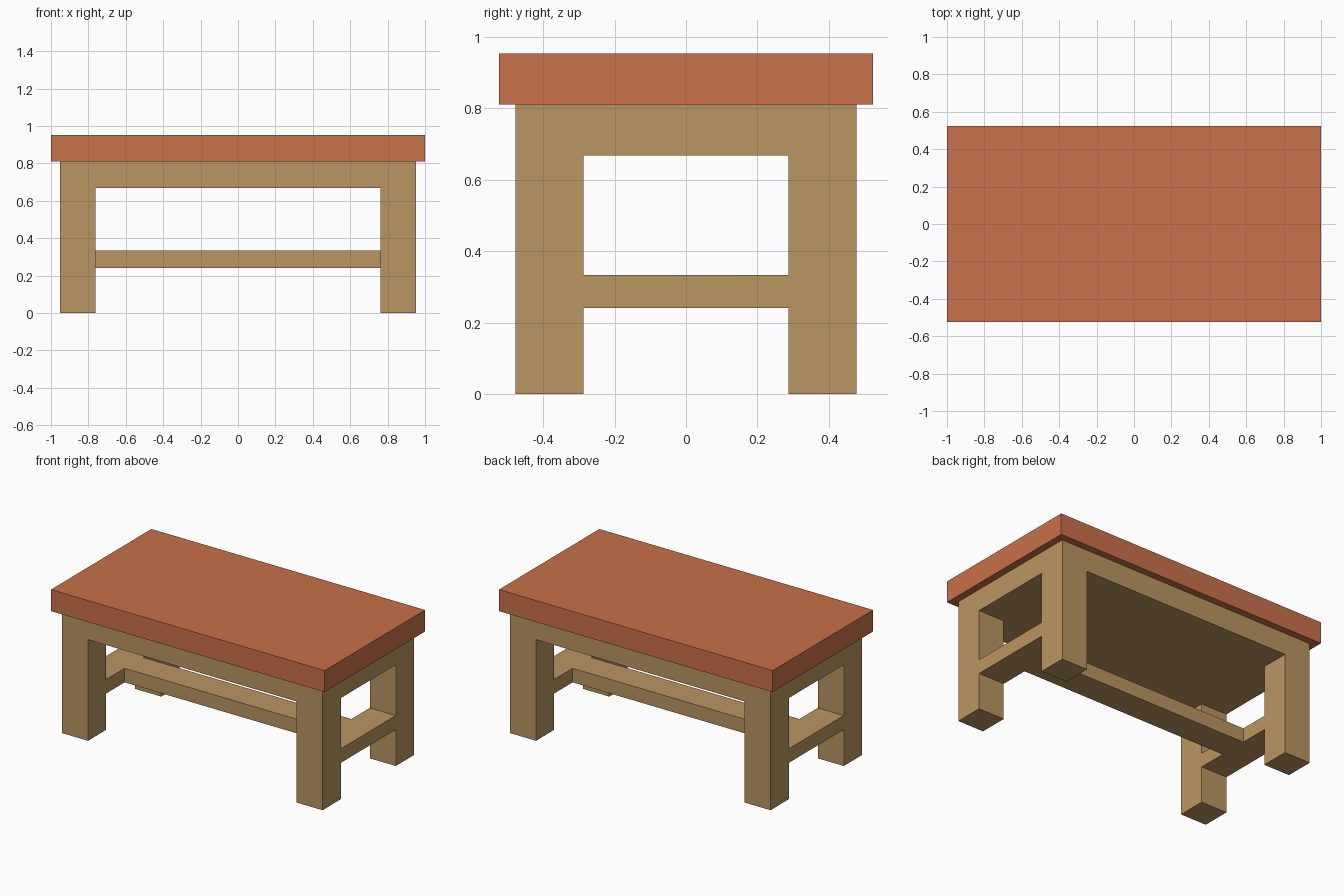
import bpy

if "Cube" in bpy.data.objects:
    bpy.data.objects.remove(bpy.data.objects["Cube"])

# Main measurements
LEG_X, LEG_Y = 0.952, 0.477      # outer faces of the legs
T = 0.19                         # leg and stretcher thickness
APRON_Z, TOP_Z, HEIGHT = 0.668, 0.811, 0.953
RAIL_Z0, RAIL_Z1 = 0.24, 0.333   # stretcher bottom and top


def material(name, color):
    m = bpy.data.materials.new(name)
    m.diffuse_color = (*color, 1)
    m.use_nodes = True
    m.node_tree.nodes["Principled BSDF"].inputs["Base Color"].default_value = m.diffuse_color
    return m


def box(name, lo, hi, mat):
    """Flat-faced box between two opposite corners."""
    centre = [(a + b) / 2 for a, b in zip(lo, hi)]
    bpy.ops.mesh.primitive_cube_add(size=1, location=centre)
    ob = bpy.context.object
    ob.name = name
    ob.scale = [b - a for a, b in zip(lo, hi)]
    bpy.ops.object.transform_apply(location=False, rotation=False, scale=True)
    ob.data.materials.append(mat)
    return ob


terracotta = material("terracotta", (0.578, 0.165, 0.067))
wood = material("light wood", (0.491, 0.303, 0.123))

# Table top and the solid apron block under it
box("table_top", (-1, -0.524, TOP_Z), (1, 0.524, HEIGHT), terracotta)
box("apron", (-LEG_X, -LEG_Y, APRON_Z), (LEG_X, LEG_Y, TOP_Z), wood)

for sx, side in ((-1, "left"), (1, "right")):
    x0, x1 = sorted((sx * LEG_X, sx * (LEG_X - T)))

    # Legs
    for sy, end in ((-1, "front"), (1, "back")):
        y0, y1 = sorted((sy * LEG_Y, sy * (LEG_Y - T)))
        box(f"{end}_{side}_leg", (x0, y0, 0), (x1, y1, APRON_Z), wood)

    # Side stretcher between the front and back legs
    inner = LEG_Y - T
    box(f"{side}_stretcher", (x0, -inner, RAIL_Z0), (x1, inner, RAIL_Z1), wood)

# Long middle stretcher joining the two side stretchers
box("middle_stretcher", (-LEG_X + T, -T / 2, RAIL_Z0), (LEG_X - T, T / 2, RAIL_Z1), wood)
